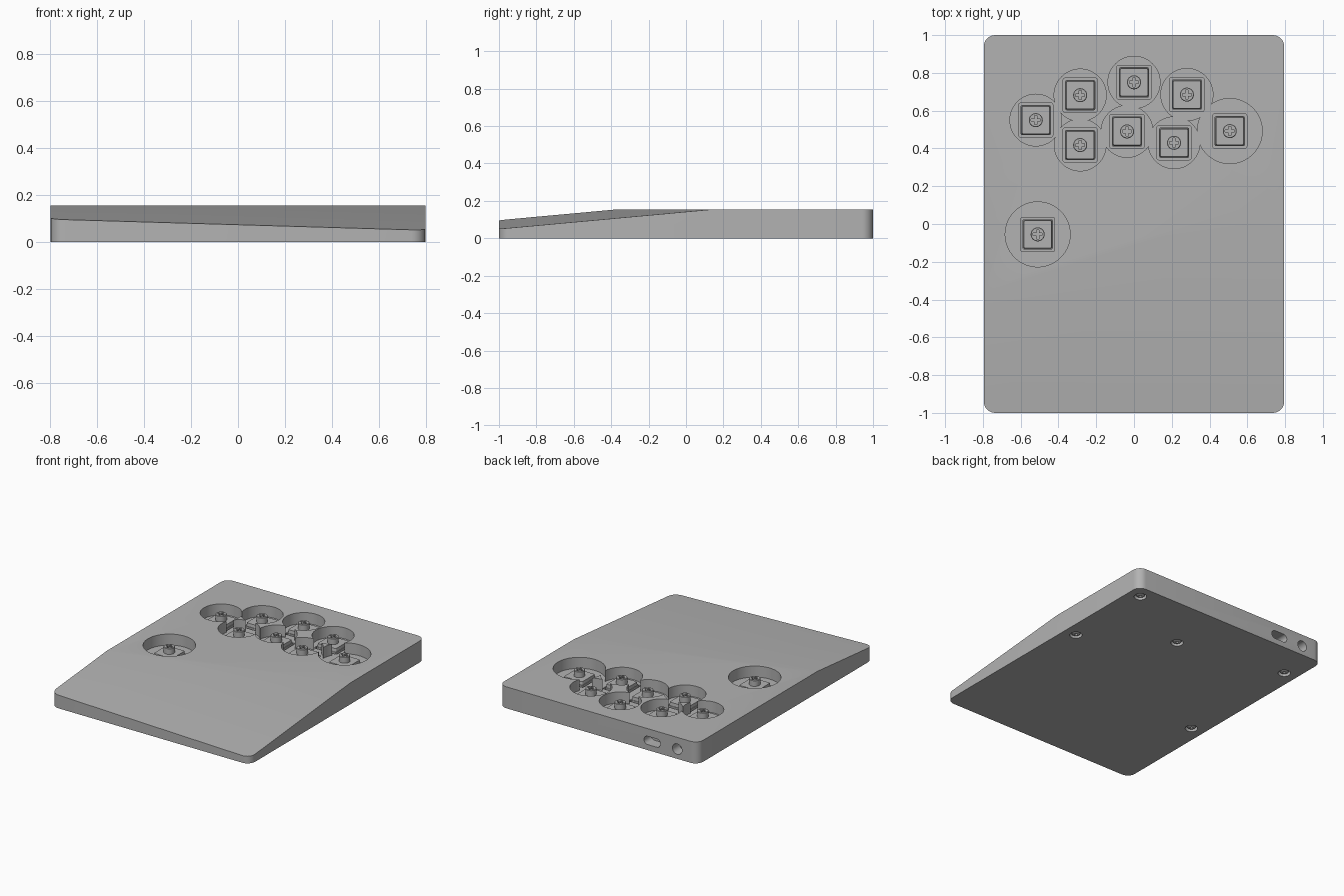
import bpy, bmesh, math
from mathutils import Vector

if "Cube" in bpy.data.objects:
    bpy.data.objects.remove(bpy.data.objects["Cube"])

HALF_W, HALF_L, TOP, FLOOR = 0.795, 1.0, 0.155, 0.075

grey = bpy.data.materials.new("mid grey")
grey.use_nodes = True
grey.diffuse_color = (0.45, 0.45, 0.45, 1)
grey.node_tree.nodes["Principled BSDF"].inputs["Base Color"].default_value = grey.diffuse_color


def finish(name, bm):
    bmesh.ops.recalc_face_normals(bm, faces=bm.faces)
    mesh = bpy.data.meshes.new(name)
    bm.to_mesh(mesh)
    bm.free()
    mesh.materials.append(grey)
    obj = bpy.data.objects.new(name, mesh)
    bpy.context.collection.objects.link(obj)
    return obj


def rounded_rect(hw, hl, r, seg=8):
    points = []
    for i, (sx, sy) in enumerate([(1, 1), (-1, 1), (-1, -1), (1, -1)]):
        for k in range(seg + 1):
            a = math.pi / 2 * (i + k / seg)
            points.append((sx * (hw - r) + r * math.cos(a), sy * (hl - r) + r * math.sin(a)))
    return points


def add_loft(bm, layers):
    """Skin a stack of (outline, z) layers and cap both ends."""
    rings = [[bm.verts.new((x, y, z)) for x, y in pts] for pts, z in layers]
    n = len(rings[0])
    for low, high in zip(rings, rings[1:]):
        for i in range(n):
            bm.faces.new((low[i], low[(i + 1) % n], high[(i + 1) % n], high[i]))
    bm.faces.new(rings[0][::-1])
    bm.faces.new(rings[-1])


def circle(r, n=48):
    return [(r * math.cos(math.tau * i / n), r * math.sin(math.tau * i / n)) for i in range(n)]


def loft(name, layers):
    bm = bmesh.new()
    add_loft(bm, layers)
    return finish(name, bm)


def cut(target, cutter):
    mod = target.modifiers.new("cut", 'BOOLEAN')
    mod.operation = 'DIFFERENCE'
    mod.solver = 'EXACT'
    mod.object = cutter
    bpy.context.view_layer.objects.active = target
    bpy.ops.object.modifier_apply(modifier=mod.name)
    bpy.data.objects.remove(cutter)


def smooth(obj):
    bpy.ops.object.select_all(action='DESELECT')
    obj.select_set(True)
    bpy.context.view_layer.objects.active = obj
    bpy.ops.object.shade_smooth_by_angle(angle=math.radians(30))


# Case: rounded slab with a skewed slope planed off towards the front
bm = bmesh.new()
outline = rounded_rect(HALF_W, HALF_L, 0.06)
add_loft(bm, [(outline, 0), (outline, TOP)])
a, b, c = (Vector(p) for p in [(-HALF_W, -0.365, TOP), (HALF_W, 0.145, TOP), (HALF_W, -1, 0.05)])
normal = (b - a).cross(c - a)
normal *= 1 if normal.z > 0 else -1
cutting = bmesh.ops.bisect_plane(bm, geom=bm.verts[:] + bm.edges[:] + bm.faces[:],
                                 plane_co=a, plane_no=normal, clear_outer=True)
bmesh.ops.holes_fill(bm, edges=[e for e in bm.edges if e.is_boundary])
case = finish("case", bm)

# Button wells: centre x, centre y, radius
WELLS = [(-0.52, 0.55, 0.137), (-0.285, 0.682, 0.138), (-0.285, 0.418, 0.137),
         (0.0, 0.75, 0.138), (-0.037, 0.49, 0.137), (0.28, 0.685, 0.138),
         (0.212, 0.43, 0.137), (0.507, 0.492, 0.172), (-0.51, -0.055, 0.172)]
for x, y, r in WELLS:
    well = loft("well_cutter", [(circle(r, 64), FLOOR), (circle(r, 64), 0.3)])
    well.location = (x, y, 0)
    cut(case, well)
    pocket = loft("socket_cutter", [(rounded_rect(0.09, 0.09, 0.008, 3), 0.05),
                                    (rounded_rect(0.09, 0.09, 0.008, 3), 0.1)])
    pocket.location = (x, y, 0)
    cut(case, pocket)

# Sockets in the rear wall: a slot and a round jack
for x, outline in [(-0.43, rounded_rect(0.065, 0.03, 0.029)), (-0.63, circle(0.038))]:
    socket = loft("port_cutter", [(outline, -0.08), (outline, 0.08)])
    socket.rotation_euler.x = math.pi / 2
    socket.location = (x, HALF_L, 0.07)
    cut(case, socket)

# Screw recesses under the case, each with a domed screw head
for i, (x, y) in enumerate([(0.7, 0.9), (0.7, 0.23), (0.115, 0.585), (-0.695, 0.735), (-0.695, -0.23)]):
    recess = loft("recess_cutter", [(circle(0.042, 32), -0.05), (circle(0.042, 32), 0.03)])
    recess.location = (x, y, 0)
    cut(case, recess)
    screw = loft(f"screw_{i + 1}", [(circle(0.016, 32), 0.004), (circle(0.028, 32), 0.009),
                                   (circle(0.034, 32), 0.018), (circle(0.034, 32), 0.032)])
    drive = loft("drive_cutter", [(circle(0.012, 6), -0.05), (circle(0.012, 6), 0.018)])
    cut(screw, drive)
    screw.location = (x, y, 0)
    smooth(screw)
smooth(case)

# Key switch: flange, tapered housing and a round stem with a cross slot
housing = loft("switch_housing_1", [(rounded_rect(h, h, 0.008, 3), z) for h, z in
                                    [(0.08, 0.05), (0.08, 0.082), (0.076, 0.082), (0.073, 0.105)]])
stem = loft("switch_stem_1", [(circle(0.037), 0.1), (circle(0.037), 0.145), (circle(0.034), 0.148)])
for hx, hy in [(0.024, 0.007), (0.007, 0.024)]:
    bar = rounded_rect(hx, hy, 0.002, 2)
    cut(stem, loft("cross_cutter", [(bar, 0.115), (bar, 0.3)]))
smooth(housing)
smooth(stem)
for i, (x, y, r) in enumerate(WELLS):
    for part in (housing, stem):
        obj = part
        if i:
            obj = part.copy()
            obj.name = part.name.replace("_1", f"_{i + 1}")
            bpy.context.collection.objects.link(obj)
        obj.location = (x, y, 0)
